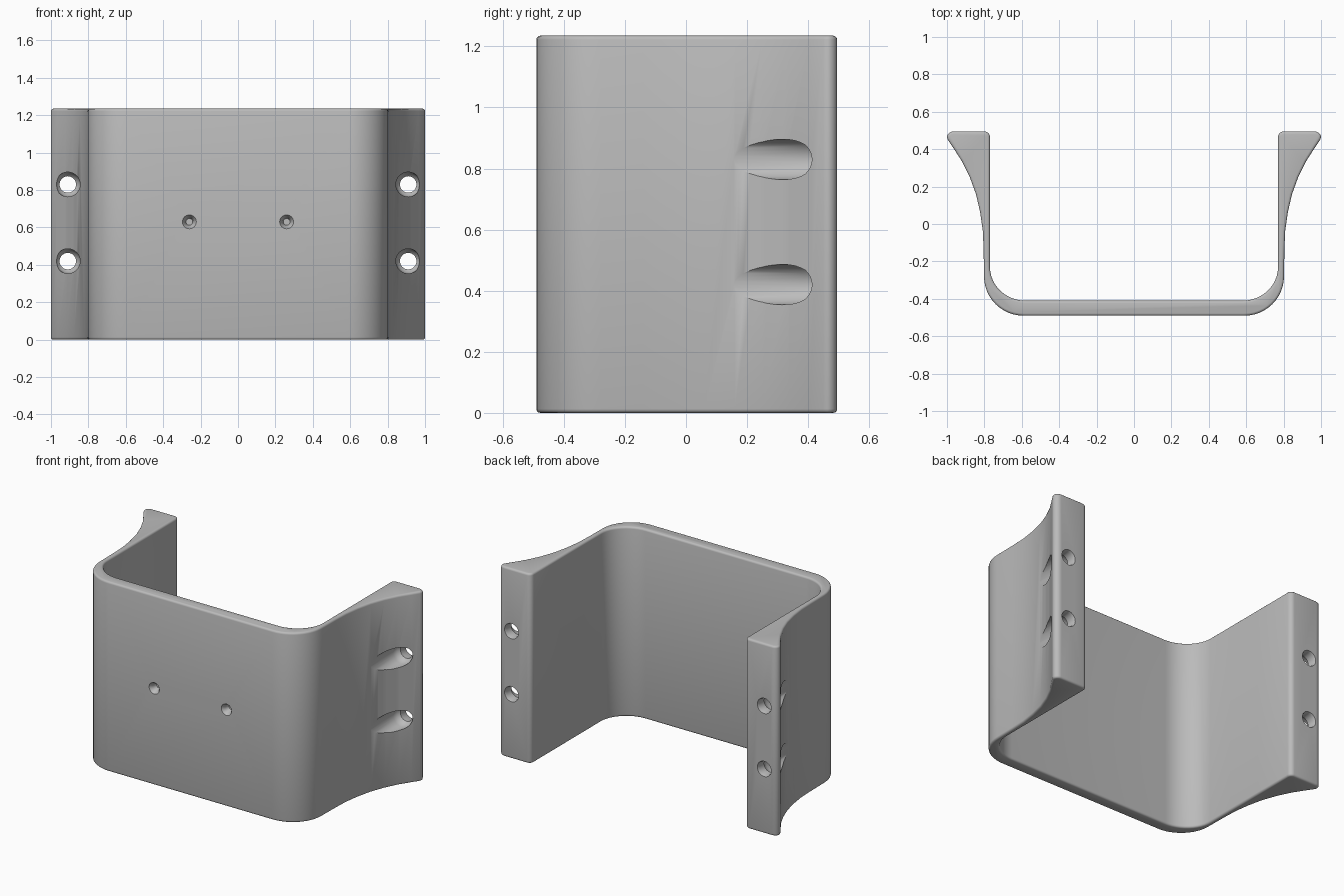
import bpy, bmesh, math
from mathutils import Matrix, Vector

cube = bpy.data.objects.get("Cube")
if cube:
    bpy.data.objects.remove(cube, do_unlink=True)

HEIGHT = 1.235
grey = bpy.data.materials.new("plain grey")
grey.use_nodes = True
COLOUR = (0.5, 0.5, 0.5, 1)
grey.diffuse_color = COLOUR
grey.node_tree.nodes["Principled BSDF"].inputs["Base Color"].default_value = COLOUR


def arc(cx, cy, rx, ry, start, end, steps):
    """Points on an elliptical arc, angles in degrees."""
    angles = [math.radians(start + (end - start) * i / steps) for i in range(steps + 1)]
    return [(cx + rx * math.cos(a), cy + ry * math.sin(a)) for a in angles]


def add_object(name, bm):
    bmesh.ops.recalc_face_normals(bm, faces=bm.faces)
    mesh = bpy.data.meshes.new(name)
    bm.to_mesh(mesh)
    bm.free()
    mesh.materials.append(grey)
    obj = bpy.data.objects.new(name, mesh)
    bpy.context.collection.objects.link(obj)
    return obj


# Half outline: front wall, rounded corner, flared flange, inner wall
half = arc(0.59, -0.28, 0.212, 0.21, -90, 0, 12)
half += [(0.804, -0.14), (0.808, -0.04), (0.822, 0.06), (0.845, 0.16),
         (0.878, 0.25), (0.92, 0.335), (0.965, 0.405), (0.995, 0.45)]
half += arc(0.965, 0.463, 0.035, 0.032, 0, 90, 5)
half += arc(0.80, 0.465, 0.03, 0.03, 90, 180, 5)
half += [(0.77, 0.2), (0.77, -0.05)]
half += arc(0.58, -0.23, 0.19, 0.18, 0, -90, 12)
outline = half + [(-x, y) for x, y in reversed(half)]

bm = bmesh.new()
base = bm.faces.new([bm.verts.new((x, y, 0)) for x, y in outline])
top = bmesh.ops.extrude_face_region(bm, geom=[base])["geom"]
bmesh.ops.translate(bm, vec=(0, 0, HEIGHT), verts=[g for g in top if isinstance(g, bmesh.types.BMVert)])
bmesh.ops.recalc_face_normals(bm, faces=bm.faces)
rims = [e for e in bm.edges if abs(e.verts[0].co.z - e.verts[1].co.z) < 1e-4]
bmesh.ops.bevel(bm, geom=rims, offset=0.013, segments=3, profile=0.5, affect="EDGES")
bracket = add_object("bracket", bm)


def turned_cutter(name, x, z, profile):
    """Closed solid of revolution about the y axis, from (y, radius) pairs."""
    bm = bmesh.new()
    count = 32
    rings = []
    for y, r in profile:
        rings.append([bm.verts.new((x + r * math.cos(math.tau * i / count), y,
                                    z + r * math.sin(math.tau * i / count))) for i in range(count)])
    for a, b in zip(rings, rings[1:]):
        for i in range(count):
            j = (i + 1) % count
            bm.faces.new((a[i], a[j], b[j], b[i]))
    bm.faces.new(rings[0])
    bm.faces.new(rings[-1])
    cutter = add_object(name, bm)
    cutter.hide_render = True
    return cutter


# Screw holes with a recess in the flare, and shallow dimples on the front
cutters = []
for side in (-1, 1):
    for z in (0.42, 0.83):
        cutters.append(turned_cutter("screw_hole_cutter", side * 0.91, z,
                       [(-0.1, 0.066), (0.39, 0.066), (0.42, 0.058), (0.433, 0.044),
                        (0.48, 0.044), (0.51, 0.056)]))
    cutters.append(turned_cutter("dimple_cutter", side * 0.26, 0.63,
                   [(-0.51, 0.05), (-0.485, 0.034), (-0.47, 0.024), (-0.44, 0.018)]))

bpy.context.view_layer.objects.active = bracket
bracket.select_set(True)
for cutter in cutters:
    mod = bracket.modifiers.new("cut", "BOOLEAN")
    mod.operation = "DIFFERENCE"
    mod.solver = "EXACT"
    mod.object = cutter
    bpy.ops.object.modifier_apply(modifier=mod.name)
    bpy.data.objects.remove(cutter, do_unlink=True)

bpy.ops.object.select_all(action="DESELECT")
bracket.select_set(True)
bpy.ops.object.shade_smooth_by_angle(angle=math.radians(35))
